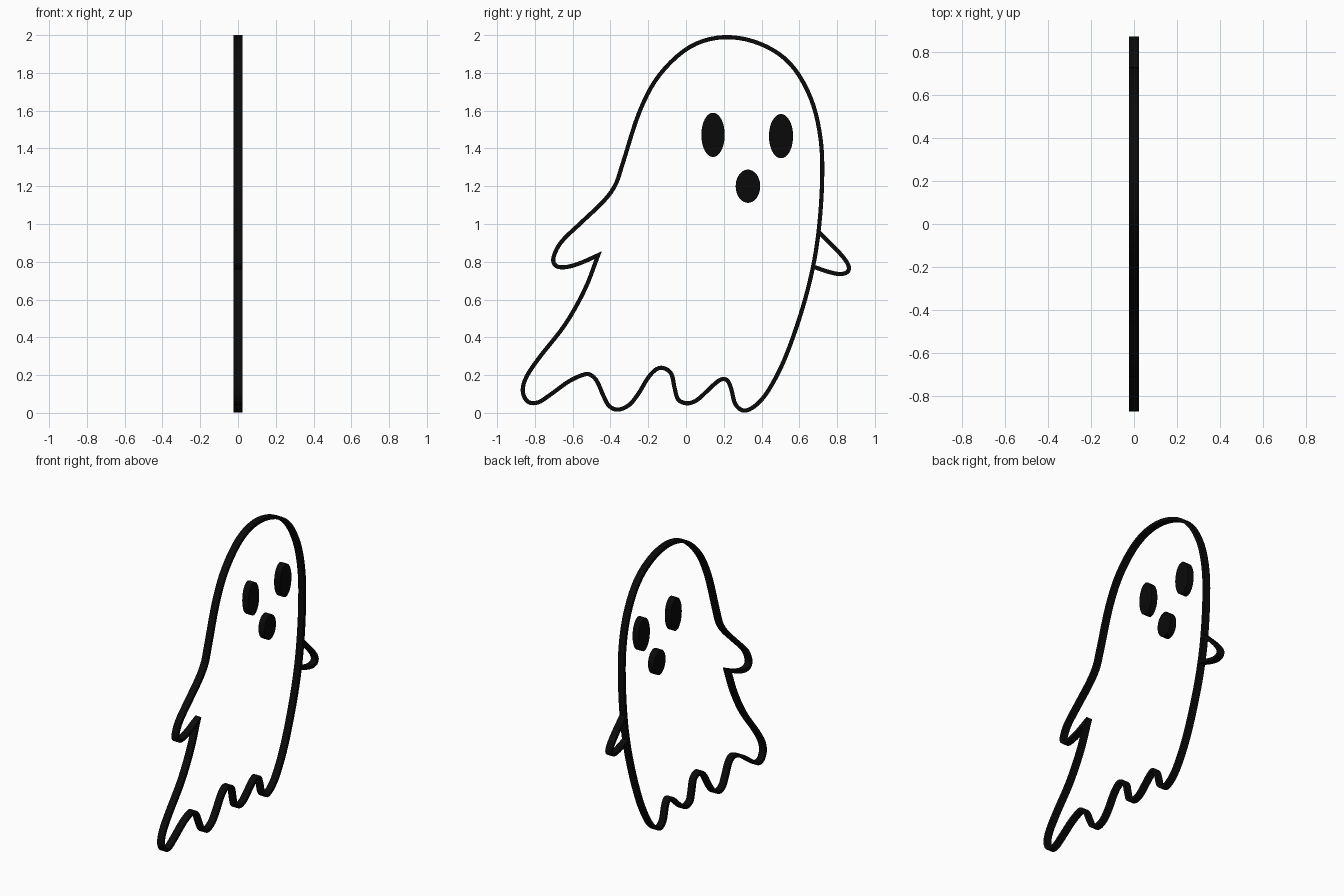
import bpy, bmesh, math
from mathutils import Vector

if "Cube" in bpy.data.objects:
    bpy.data.objects.remove(bpy.data.objects["Cube"])

HALF_X = 0.0235      # half thickness of the flat cut-out
HALF_W = 0.011       # half width of the drawn line

black = bpy.data.materials.new("black")
black.diffuse_color = (0.003, 0.003, 0.003, 1)
black.use_nodes = True
black.node_tree.nodes["Principled BSDF"].inputs["Base Color"].default_value = black.diffuse_color


def spline(pts, steps=5):
    """Smooth open Catmull-Rom path through 2D points."""
    p = [Vector(q) for q in pts]
    p = [2 * p[0] - p[1]] + p + [2 * p[-1] - p[-2]]
    out = []
    for a, b, c, d in zip(p, p[1:], p[2:], p[3:]):
        for i in range(steps):
            t = i / steps
            out.append(0.5 * (2 * b + (c - a) * t + (2 * a - 5 * b + 4 * c - d) * t * t
                              + (3 * b - a - 3 * c + d) * t ** 3))
    return out + [p[-2]]


def finish(name, bm):
    bmesh.ops.recalc_face_normals(bm, faces=bm.faces)
    mesh = bpy.data.meshes.new(name)
    bm.to_mesh(mesh)
    bm.free()
    mesh.materials.append(black)
    obj = bpy.data.objects.new(name, mesh)
    bpy.context.collection.objects.link(obj)
    bpy.context.view_layer.objects.active = obj
    obj.select_set(True)
    bpy.ops.object.shade_smooth_by_angle(angle=math.radians(35))
    obj.select_set(False)


def ribbon(name, path, closed):
    """Rectangular band following a path in the YZ plane, with mitred corners."""
    bm = bmesh.new()
    n = len(path)
    rings = []
    for i, p in enumerate(path):
        before = path[i - 1] if closed or i else None
        after = path[(i + 1) % n] if closed or i < n - 1 else None
        d1 = (p - before).normalized() if before else (after - p).normalized()
        d2 = (after - p).normalized() if after else d1
        n1, n2 = Vector((-d1.y, d1.x)), Vector((-d2.y, d2.x))
        m = (n1 + n2).normalized()
        off = m * HALF_W / max(m.dot(n1), 0.3)
        rings.append([bm.verts.new((x, *(p + s * off)))
                      for x, s in ((-HALF_X, -1), (HALF_X, -1), (HALF_X, 1), (-HALF_X, 1))])
    for i in range(n if closed else n - 1):
        a, b = rings[i], rings[(i + 1) % n]
        for k in range(4):
            j = (k + 1) % 4
            bm.faces.new((a[k], a[j], b[j], b[k]))
    if not closed:
        bm.faces.new(rings[0])
        bm.faces.new(rings[-1])
    finish(name, bm)


def oval(name, y, z, ry, rz, sides=40):
    """Solid oval plate."""
    bm = bmesh.new()
    ang = [2 * math.pi * i / sides for i in range(sides)]
    verts = [bm.verts.new((-HALF_X, y + ry * math.cos(a), z + rz * math.sin(a))) for a in ang]
    face = bm.faces.new(verts)
    ext = bmesh.ops.extrude_face_region(bm, geom=[face], use_keep_orig=True)["geom"]
    for v in ext:
        if isinstance(v, bmesh.types.BMVert):
            v.co.x = HALF_X
    finish(name, bm)


# Body outline: from the armpit, round the arm, over the head, along the wavy hem
body = [(-.465, .835), (-.56, .793), (-.635, .772), (-.687, .778), (-.702, .82), (-.66, .905),
        (-.55, 1.012), (-.44, 1.117), (-.375, 1.205), (-.335, 1.32), (-.246, 1.595),
        (-.14, 1.79), (.02, 1.937), (.2, 1.989), (.39, 1.955), (.55, 1.85), (.66, 1.667),
        (.713, 1.447), (.72, 1.21), (.70, .945), (.662, .725), (.60, .5), (.52, .28),
        (.44, .125), (.375, .045), (.31, .012), (.262, .045), (.24, .125), (.22, .17),
        (.19, .178), (.15, .152), (.07, .077), (.03, .055), (-.005, .052), (-.042, .072),
        (-.06, .13), (-.077, .205), (-.115, .236), (-.155, .232), (-.2, .187), (-.25, .105),
        (-.30, .043), (-.36, .017), (-.407, .037), (-.437, .09), (-.47, .165), (-.503, .2),
        (-.54, .203), (-.62, .167), (-.72, .095), (-.785, .055), (-.838, .06), (-.864, .115),
        (-.845, .19), (-.775, .295), (-.64, .468), (-.535, .655), (-.465, .835)]
ribbon("body_outline", spline(body)[:-1], True)

# Far arm
arm = [(.703, .957), (.81, .85), (.858, .785), (.856, .748), (.815, .735), (.75, .748), (.672, .775)]
ribbon("far_arm_outline", spline(arm), False)

# Face
oval("left_eye", .143, 1.472, .062, .117)
oval("right_eye", .503, 1.465, .064, .117)
oval("mouth", .328, 1.2, .065, .088)
